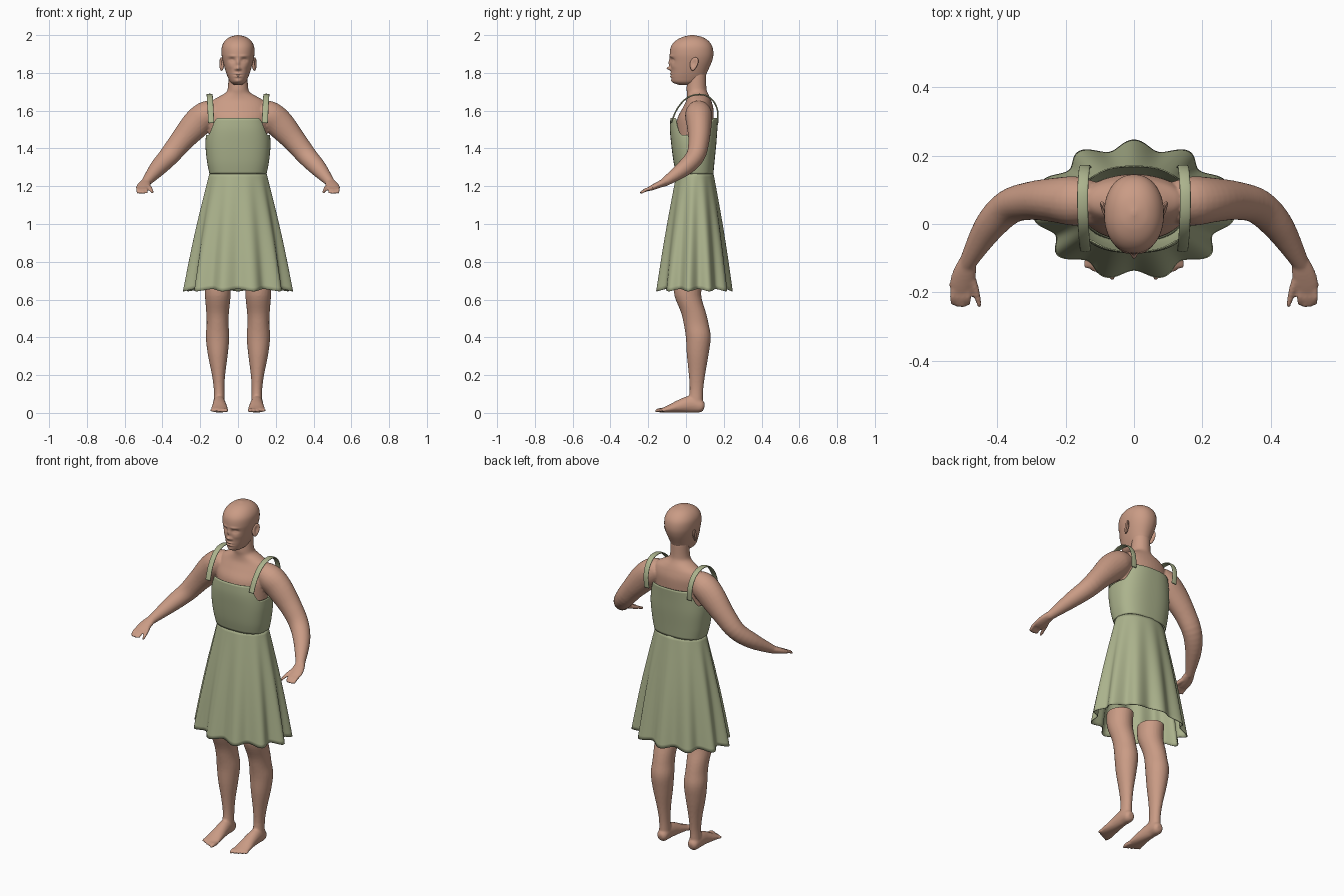
import bpy, bmesh
from math import sin, cos, pi, exp, copysign
from mathutils import Vector

cube = bpy.data.objects.get("Cube")
if cube:
    bpy.data.objects.remove(cube)


def material(name, rgb):
    m = bpy.data.materials.new(name)
    m.use_nodes = True
    m.diffuse_color = (*rgb, 1)
    bsdf = next(n for n in m.node_tree.nodes if n.type == 'BSDF_PRINCIPLED')
    bsdf.inputs["Base Color"].default_value = (*rgb, 1)
    bsdf.inputs["Roughness"].default_value = 0.7
    return m


SKIN = material("warm skin", (0.59, 0.33, 0.235))
GREEN = material("sage green cloth", (0.41, 0.45, 0.265))


def finish(name, bm, mat):
    bmesh.ops.recalc_face_normals(bm, faces=bm.faces[:])
    me = bpy.data.meshes.new(name)
    bm.to_mesh(me)
    bm.free()
    me.materials.append(mat)
    me.shade_smooth()
    ob = bpy.data.objects.new(name, me)
    bpy.context.scene.collection.objects.link(ob)
    return ob


def spline(rows, steps):
    """Catmull-Rom through rows of any width."""
    pts = [rows[0]] + list(rows) + [rows[-1]]
    out = []
    for p0, p1, p2, p3 in zip(pts, pts[1:], pts[2:], pts[3:]):
        for k in range(steps):
            u = k / steps
            out.append([b + 0.5 * u * (c - a + u * (2*a - 5*b + 4*c - d + u * (3*(b - c) + d - a)))
                        for a, b, c, d in zip(p0, p1, p2, p3)])
    return out + [list(rows[-1])]


def spow(v, e):
    return copysign(abs(v) ** e, v)


def tube(bm, rows, seg=24, steps=4, flat=False, side=1, n=2.0):
    """Loft rows (x, y, z, half width, half depth); flat keeps rings level."""
    path = spline(rows, steps)
    rings = []
    for i, (x, y, z, ra, rb) in enumerate(path):
        if flat:
            t = Vector((0, 0, 1))
        else:
            t = Vector(path[min(i + 1, len(path) - 1)][:3]) - Vector(path[max(i - 1, 0)][:3])
            t.normalize()
        a = Vector((1, 0, 0))
        a = (a - t * a.dot(t)).normalized()
        b = t.cross(a)
        ring = []
        for k in range(seg):
            th = 2 * pi * k / seg
            p = Vector((x, y, z)) + a * ra * spow(cos(th), 2 / n) + b * rb * spow(sin(th), 2 / n)
            ring.append(bm.verts.new((p.x * side, p.y, p.z)))
        rings.append(ring)
    for r, s in zip(rings, rings[1:]):
        for k in range(seg):
            bm.faces.new((r[k], r[k - 1], s[k - 1], s[k]))
    bm.faces.new(rings[0])
    bm.faces.new(rings[-1])


def stack(rows):
    """Rows (z, half width, front y, back y) to loft rows."""
    return [(0, (f + b) / 2, z, w, (b - f) / 2) for z, w, f, b in rows]


# Body: torso, arms, hands, legs and feet fused into one skin
bm = bmesh.new()
tube(bm, stack([(1.43, .15, -.045, .13), (1.5, .155, -.05, .14), (1.56, .16, -.045, .145),
                (1.61, .158, -.02, .145), (1.65, .14, 0, .135), (1.675, .10, .005, .125),
                (1.695, .066, .005, .115), (1.72, .054, .003, .108), (1.8, .05, .01, .107)]),
     seg=40, flat=True)
for s in (1, -1):
    # arm
    tube(bm, [(.12, .065, 1.6, .06, .06), (.17, .067, 1.575, .075, .072), (.225, .07, 1.525, .076, .066),
              (.3, .068, 1.44, .062, .056), (.365, .05, 1.36, .054, .05), (.425, -.01, 1.295, .045, .043),
              (.485, -.11, 1.224, .026, .024), (.49, -.125, 1.218, .026, .02)], side=s)
    # palm
    tube(bm, [(.485, -.1, 1.228, .022, .02), (.495, -.14, 1.21, .034, .018),
              (.505, -.18, 1.192, .036, .014), (.508, -.2, 1.184, .03, .01)], side=s)
    # fingers and thumb
    for i in range(4):
        x, d = .484 + .015 * i, .006 * abs(i - 1.3)
        tube(bm, [(x, -.185, 1.19, .009, .009), (x + .002, -.215, 1.18, .009, .009),
                  (x + .001, -.246 + d, 1.163, .006, .006)], seg=10, side=s)
    tube(bm, [(.484, -.145, 1.205, .016, .014), (.464, -.19, 1.188, .011, .011),
              (.452, -.243, 1.166, .007, .007)], seg=12, side=s)
    # leg
    tube(bm, [(.107, .012, .70, .07, .078), (.107, .01, .62, .068, .071), (.108, .04, .53, .06, .066),
              (.108, .054, .47, .058, .066), (.108, .065, .40, .062, .066), (.107, .062, .31, .053, .058),
              (.103, .058, .2, .035, .043), (.1, .055, .12, .028, .036), (.1, .05, .05, .03, .04)],
         flat=True, side=s)
    # foot
    tube(bm, [(.1, .097, .03, .016, .016), (.1, .08, .034, .03, .033), (.1, .03, .046, .033, .045),
              (.098, -.03, .036, .038, .035), (.098, -.09, .021, .045, .02), (.098, -.125, .014, .044, .012)],
         side=s)
    # toes
    for i in range(5):
        x, r = .064 + .0185 * i, .012 - .0008 * i
        tube(bm, [(x, -.11, .014, r, r), (x, -.14 + .005 * i, .014, r, r),
                  (x, -.163 + .008 * i, .01, r * .6, r * .6)], seg=10, side=s)
body = finish("body", bm, SKIN)
rm = body.modifiers.new("fuse", 'REMESH')
rm.mode = 'VOXEL'
rm.voxel_size = 0.006
rm.use_smooth_shade = True
sm = body.modifiers.new("soften", 'SMOOTH')
sm.factor = 0.5
sm.iterations = 3

# Head with sculpted face: (x, z, spread x, spread z, push forward)
bm = bmesh.new()
tube(bm, stack([(1.737, .02, -.04, .03), (1.75, .04, -.068, .07), (1.775, .053, -.078, .098),
                (1.81, .066, -.08, .115), (1.86, .08, -.083, .137), (1.9, .087, -.086, .145),
                (1.94, .085, -.079, .139), (1.97, .069, -.055, .118), (1.99, .042, -.018, .085),
                (2.0, .006, .025, .04)]), seg=96, steps=10, flat=True, n=2.15)
FACE = [(0, 1.824, .010, .009, .021), (0, 1.853, .008, .02, .010), (.013, 1.82, .006, .005, .006),
        (.033, 1.868, .015, .010, -.013), (.033, 1.866, .009, .006, .007), (.03, 1.889, .02, .006, .004),
        (0, 1.795, .017, .004, .007), (0, 1.781, .015, .005, .007), (0, 1.788, .02, .002, -.004),
        (0, 1.756, .016, .01, .005), (.04, 1.835, .016, .014, .003)]
for v in bm.verts:
    if v.co.y < 0:
        x, z = abs(v.co.x), v.co.z
        v.co.y -= sum(d * exp(-((x - a) / p) ** 2 - ((z - c) / q) ** 2) for a, c, p, q, d in FACE)
finish("head", bm, SKIN)

# Ears with a hollow on the outer face
for s, label in ((1, "left"), (-1, "right")):
    bm = bmesh.new()
    bmesh.ops.create_uvsphere(bm, u_segments=24, v_segments=16, radius=1)
    for v in bm.verts:
        x, y, z = v.co
        if x > 0:
            x -= 1.0 * exp(-((y / .55) ** 2 + ((z - .1) / .6) ** 2))
        w = 1 + .25 * z
        v.co = (s * (.087 + .012 * x + .008 * y * w), .042 + .021 * y * w + .007 * z, 1.847 + .036 * z)
    finish(label + "_ear", bm, SKIN)


def sheet(name, point, seg, rows):
    """Open cloth tube from point(angle, t), thickened."""
    bm = bmesh.new()
    rings = [[bm.verts.new(point(2 * pi * k / seg, j / rows)) for k in range(seg)] for j in range(rows + 1)]
    for r, q in zip(rings, rings[1:]):
        for k in range(seg):
            bm.faces.new((r[k - 1], r[k], q[k], q[k - 1]))
    ob = finish(name, bm, GREEN)
    so = ob.modifiers.new("thickness", 'SOLIDIFY')
    so.thickness = 0.004
    return ob


# Bodice with dipped armholes
PROFILE = spline([(1.265, .151, -.052, .145), (1.33, .164, -.066, .151), (1.42, .172, -.078, .16),
                  (1.5, .166, -.085, .166), (1.57, .153, -.082, .172)], 8)


def bodice_point(th, t):
    c, s = spow(cos(th), .78), spow(sin(th), .78)
    u = min(max((abs(cos(th)) - .66) / .26, 0), 1)
    top = 1.56 - .09 * u * u * (3 - 2 * u)
    z = 1.265 + (top - 1.265) * t
    lo, hi = next((p, q) for p, q in zip(PROFILE, PROFILE[1:]) if z <= q[0])
    f = (z - lo[0]) / (hi[0] - lo[0])
    w, front, back = (a + (b - a) * f for a, b in zip(lo[1:], hi[1:]))
    return (w * c, (front + back) / 2 + (back - front) / 2 * s, z)


sheet("bodice", bodice_point, 96, 24)


# Flared skirt with eleven folds deepening to the hem
def skirt_point(th, t):
    fold = cos(11 * (th - pi / 2))
    k = 1 + .075 * t ** .8 * fold
    flare = t + .06 * sin(pi * t)
    return ((.151 + .123 * flare) * k * cos(th),
            .047 - .006 * t + (.098 + .094 * flare) * k * sin(th),
            1.27 - .62 * t - .006 * t * fold)


sheet("skirt", skirt_point, 176, 30)

# Shoulder straps
for s, label in ((1, "left"), (-1, "right")):
    bm = bmesh.new()
    tube(bm, [(.142, -.078, 1.535, .016, .004), (.145, -.052, 1.6, .016, .004), (.148, -.01, 1.655, .016, .004),
              (.15, .04, 1.682, .016, .004), (.15, .1, 1.682, .016, .004), (.147, .145, 1.65, .016, .004),
              (.144, .168, 1.595, .016, .004), (.14, .166, 1.525, .016, .004)], seg=12, steps=6, side=s, n=3)
    finish(label + "_strap", bm, GREEN)
